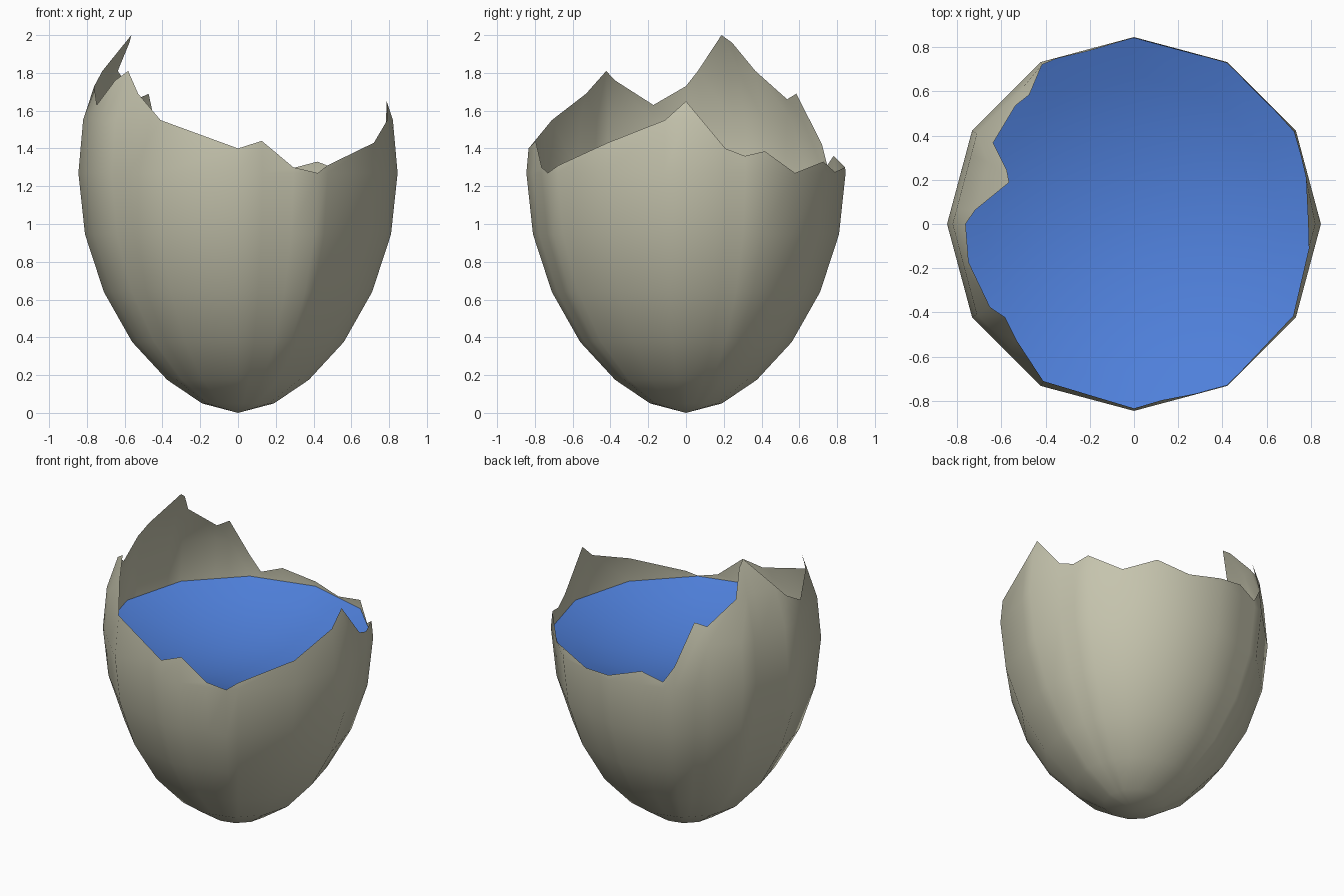
import bpy, bmesh, math

if "Cube" in bpy.data.objects:
    bpy.data.objects.remove(bpy.data.objects["Cube"])

def material(name, rgb):
    m = bpy.data.materials.new(name)
    m.diffuse_color = (*rgb, 1)
    m.use_nodes = True
    m.node_tree.nodes["Principled BSDF"].inputs["Base Color"].default_value = m.diffuse_color
    return m

# Egg profile (height, radius)
PROFILE = [(0, 0), (.05, .19), (.175, .375), (.375, .56), (.64, .71), (.945, .81),
           (1.27, .845), (1.55, .82), (1.81, .735), (2.0, .615)]
# Broken rim (angle in degrees, height)
RIM = [(0, 1.65), (15, 1.40), (22.5, 1.36), (30, 1.385), (45, 1.27), (60, 1.33),
       (75, 1.275), (90, 1.30), (105, 1.36), (115, 1.31), (120, 1.42), (129, 1.69),
       (135, 1.66), (150, 1.81), (157, 1.96), (161.6, 2.0), (175, 1.81), (180, 1.73),
       (193, 1.63), (210, 1.76), (216, 1.81), (225, 1.69), (240, 1.55), (270, 1.40),
       (279, 1.44), (291, 1.30), (300, 1.27), (305, 1.31), (330, 1.43), (352, 1.55)]
DISH_TOP, DISH_DEPTH = 1.268, .18

def radius(z):
    for (z0, r0), (z1, r1) in zip(PROFILE, PROFILE[1:]):
        if z <= z1:
            return r0 + (r1 - r0) * (z - z0) / (z1 - z0)
    return PROFILE[-1][1]

def point(deg, r, z):
    # twelve-sided cross-section
    a = math.radians(deg)
    r *= math.cos(math.radians(15)) / math.cos(math.radians(deg % 30 - 15))
    return (r * math.cos(a), r * math.sin(a), z)

def skin(name, columns, mat):
    # closed surface around the axis from columns of points
    bm = bmesh.new()
    cols = [[bm.verts.new(p) for p in c] for c in columns]
    for a, b in zip(cols, cols[1:] + cols[:1]):
        for k in range(len(a) - 1):
            bm.faces.new((a[k], b[k], b[k + 1], a[k + 1]))
    bmesh.ops.remove_doubles(bm, verts=bm.verts[:], dist=1e-4)
    me = bpy.data.meshes.new(name)
    bm.to_mesh(me)
    bm.free()
    me.materials.append(mat)
    for p in me.polygons:
        p.use_smooth = True
    bpy.context.collection.objects.link(bpy.data.objects.new(name, me))

# Broken egg shell: rings cut off at the rim height
columns = []
for deg, top in RIM:
    heights = [min(z, top) for z, _ in PROFILE[:-1]] + [top]
    columns.append([point(deg, radius(z), z) for z in heights])
skin("broken_shell", columns, material("pale olive grey", (.56, .55, .42)))

# Shallow blue dish closing the lower half
dish = [(t * .842, DISH_TOP - DISH_DEPTH * (1 - t * t)) for t in (0, .2, .4, .6, .8, 1)]
skin("blue_dish", [[point(i * 30, r, z) for r, z in dish] for i in range(12)],
     material("blue", (.08, .22, .72)))
